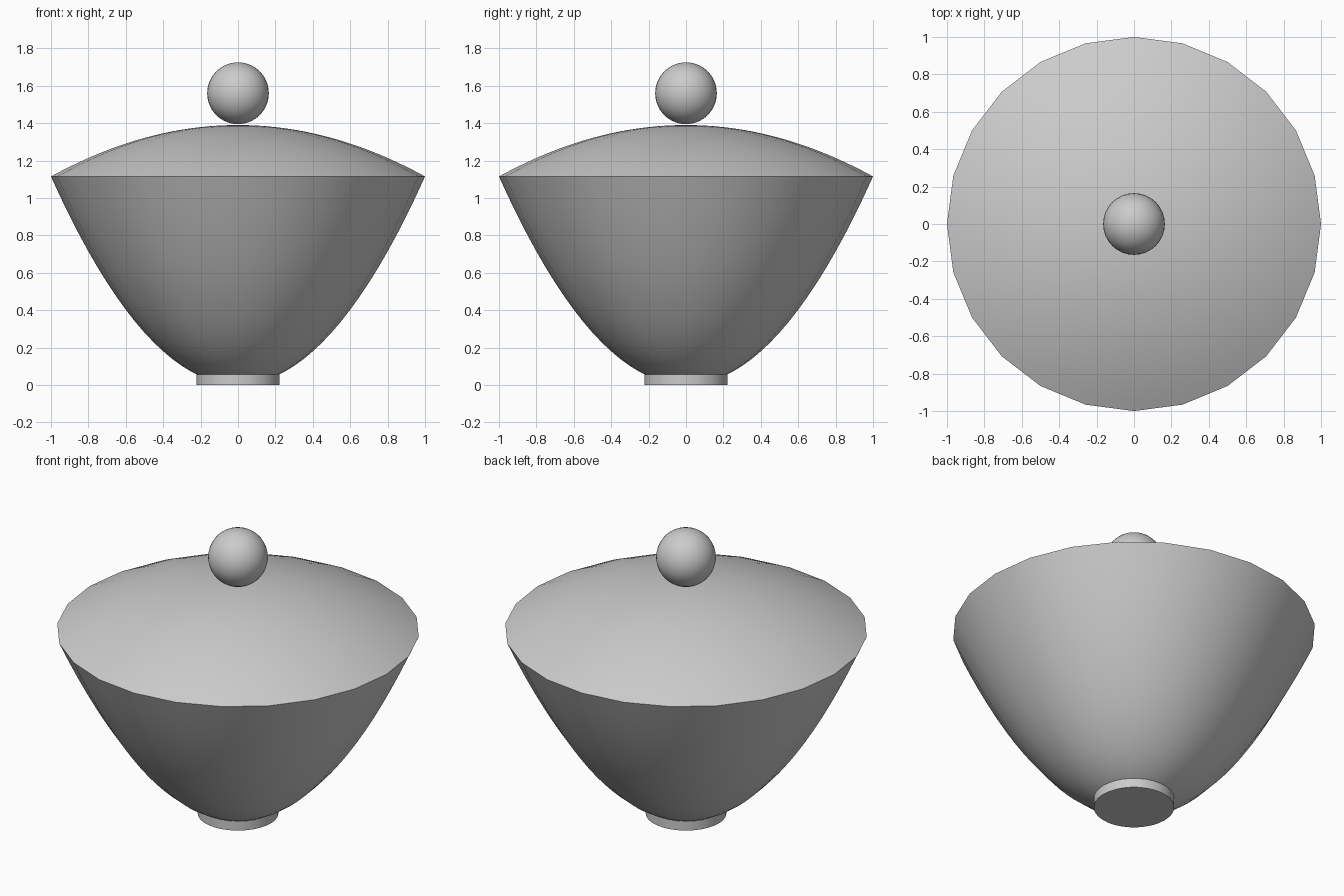
import bpy, bmesh, math

SEGMENTS = 24
RINGS = 20
RIM_Z = 1.115
LID_Z = 1.39

if "Cube" in bpy.data.objects:
    bpy.data.objects.remove(bpy.data.objects["Cube"], do_unlink=True)

# One plain grey for every part
grey = bpy.data.materials.new("grey")
grey.use_nodes = True
grey.diffuse_color = (0.6, 0.6, 0.6, 1)
bsdf = next(n for n in grey.node_tree.nodes if n.type == 'BSDF_PRINCIPLED')
bsdf.inputs["Base Color"].default_value = (0.6, 0.6, 0.6, 1)


def finish(obj, name):
    obj.name = obj.data.name = name
    obj.data.materials.append(grey)
    bpy.ops.object.select_all(action='DESELECT')
    obj.select_set(True)
    bpy.context.view_layer.objects.active = obj
    bpy.ops.object.shade_smooth_by_angle(angle=math.radians(35))


def lathe(name, height):
    """Turn the curve z = height(r) around z, from the centre to radius 1."""
    bm = bmesh.new()
    verts = [bm.verts.new((i / RINGS, 0, height(i / RINGS))) for i in range(RINGS + 1)]
    edges = [bm.edges.new(pair) for pair in zip(verts, verts[1:])]
    bmesh.ops.spin(bm, geom=verts + edges, cent=(0, 0, 0), axis=(0, 0, 1),
                   angle=math.tau, steps=SEGMENTS)
    bmesh.ops.remove_doubles(bm, verts=bm.verts, dist=0.0005)
    bmesh.ops.recalc_face_normals(bm, faces=bm.faces)
    # Point the open shell's faces outward
    up = height(0) > height(1)
    if (sum(f.normal.z for f in bm.faces) > 0) != up:
        bmesh.ops.reverse_faces(bm, faces=bm.faces)
    mesh = bpy.data.meshes.new(name)
    bm.to_mesh(mesh)
    bm.free()
    obj = bpy.data.objects.new(name, mesh)
    bpy.context.collection.objects.link(obj)
    finish(obj, name)


# Parabolic bowl and shallow domed lid meeting at the rim
lathe("bowl", lambda r: 0.002 + (RIM_Z - 0.002) * r * r)
lathe("lid", lambda r: LID_Z - (LID_Z - RIM_Z) * r * r)

# Short round foot
bpy.ops.mesh.primitive_cylinder_add(vertices=32, radius=0.222, depth=0.056,
                                    location=(0, 0, 0.028))
finish(bpy.context.object, "foot")

# Ball knob resting on the lid
bpy.ops.mesh.primitive_uv_sphere_add(segments=32, ring_count=20, radius=0.165,
                                     location=(0, 0, 1.56))
finish(bpy.context.object, "knob")
